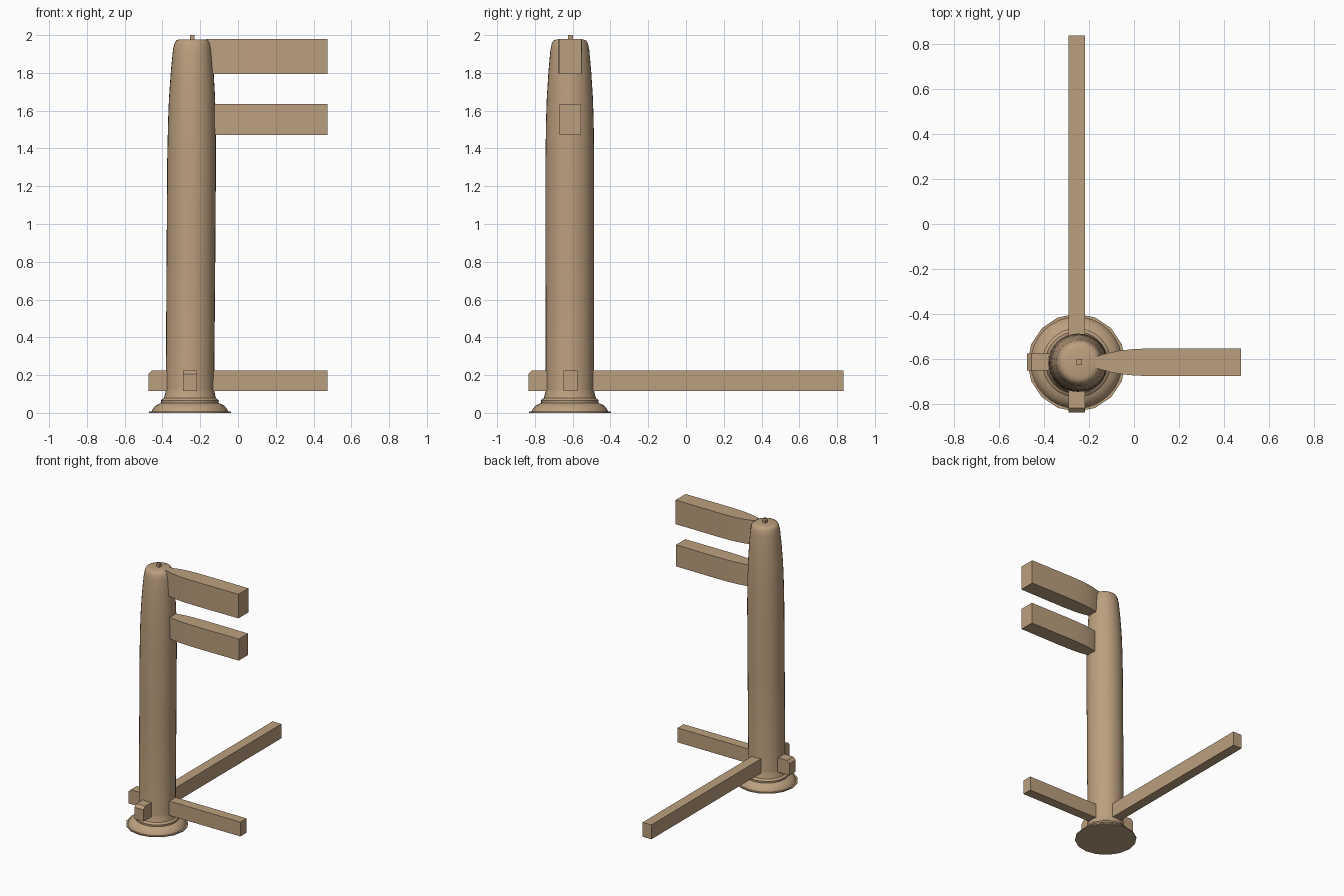
import bpy, bmesh, math
from mathutils import Vector

old = bpy.data.objects.get("Cube")
if old:
    bpy.data.objects.remove(old)

wood = bpy.data.materials.new("tan wood")
wood.use_nodes = True
colour = (0.50, 0.35, 0.21, 1)
wood.diffuse_color = colour
wood.node_tree.nodes["Principled BSDF"].inputs["Base Color"].default_value = colour

PX, PY = -0.255, -0.615      # foot of the post
LEAN = 0.007                 # sideways drift of the post per unit of height


def finish(name, bm, angle=None):
    bmesh.ops.recalc_face_normals(bm, faces=bm.faces)
    mesh = bpy.data.meshes.new(name)
    bm.to_mesh(mesh)
    bm.free()
    mesh.materials.append(wood)
    ob = bpy.data.objects.new(name, mesh)
    bpy.context.collection.objects.link(ob)
    if angle:
        bpy.ops.object.select_all(action='DESELECT')
        ob.select_set(True)
        bpy.context.view_layer.objects.active = ob
        bpy.ops.object.shade_smooth_by_angle(angle=math.radians(angle))
    return ob


def loft(name, rings, angle=None):
    """Skin a list of closed rings and cap both ends."""
    bm = bmesh.new()
    loops = [[bm.verts.new(p) for p in ring] for ring in rings]
    for a, b in zip(loops, loops[1:]):
        for i in range(len(a)):
            j = (i + 1) % len(a)
            bm.faces.new((a[i], a[j], b[j], b[i]))
    bm.faces.new(loops[0][::-1])
    bm.faces.new(loops[-1])
    return finish(name, bm, angle)


def turned(name, profile, sides, angle):
    """Turn a (radius, height) profile about the leaning post axis."""
    rings = []
    for r, z in profile:
        turns = [2 * math.pi * i / sides for i in range(sides)]
        rings.append([(PX + LEAN * z + r * math.cos(t), PY + r * math.sin(t), z) for t in turns])
    return loft(name, rings, angle)


# Post with a rounded top
turned("post", [(0.135, 0.06), (0.128, 0.12), (0.129, 0.8), (0.129, 1.35), (0.126, 1.55),
                (0.122, 1.67), (0.113, 1.81), (0.103, 1.92), (0.096, 1.955),
                (0.086, 1.972), (0.068, 1.978)], 32, 50)

# Foot moulding
turned("foot_plate", [(0.217, 0), (0.217, 0.008)], 16, 30)
turned("foot_moulding", [(0.203, 0.008), (0.195, 0.022), (0.182, 0.038), (0.162, 0.048),
                         (0.152, 0.052), (0.153, 0.066), (0.145, 0.074), (0.138, 0.078),
                         (0.133, 0.095), (0.128, 0.12)], 32, 35)

# Lower rails, with the upper edge of the short end chamfered
def lower_rail(name, start, end, across, along_x):
    outline = [(start, 0.115), (end, 0.115), (end, 0.225), (start + 0.02, 0.225), (start, 0.205)]
    rings = []
    for side in (-0.0375, 0.0375):
        w = across + side
        rings.append([(u, w, z) if along_x else (w, u, z) for u, z in outline])
    loft(name, rings)


lower_rail("lower_rail_side", -0.475, 0.475, -0.612, True)
lower_rail("lower_rail_back", -0.835, 0.835, -0.254, False)


# Upper rails, narrowing in a curve where they enter the post
def upper_rail(name, z0, z1, half):
    taper = [(-0.17, 0.42), (-0.14, 0.55), (-0.10, 0.72), (-0.06, 0.84),
             (-0.01, 0.93), (0.05, 0.98), (0.15, 1.0), (0.475, 0.97)]
    rings = []
    for x, k in taper:
        w = half * k
        rings.append([(x, PY + 0.002 - w, z0), (x, PY + 0.002 + w, z0),
                      (x, PY + 0.002 + w, z1), (x, PY + 0.002 - w, z1)])
    loft(name, rings, 30)


upper_rail("top_rail", 1.795, 1.98, 0.062)
upper_rail("middle_rail", 1.47, 1.635, 0.058)

# Small peg on top of the post
peg = bmesh.new()
bmesh.ops.create_cube(peg, size=1)
bmesh.ops.scale(peg, vec=(0.025, 0.025, 0.04), verts=peg.verts)
bmesh.ops.translate(peg, vec=Vector((-0.242, -0.612, 1.98)), verts=peg.verts)
finish("top_peg", peg)
